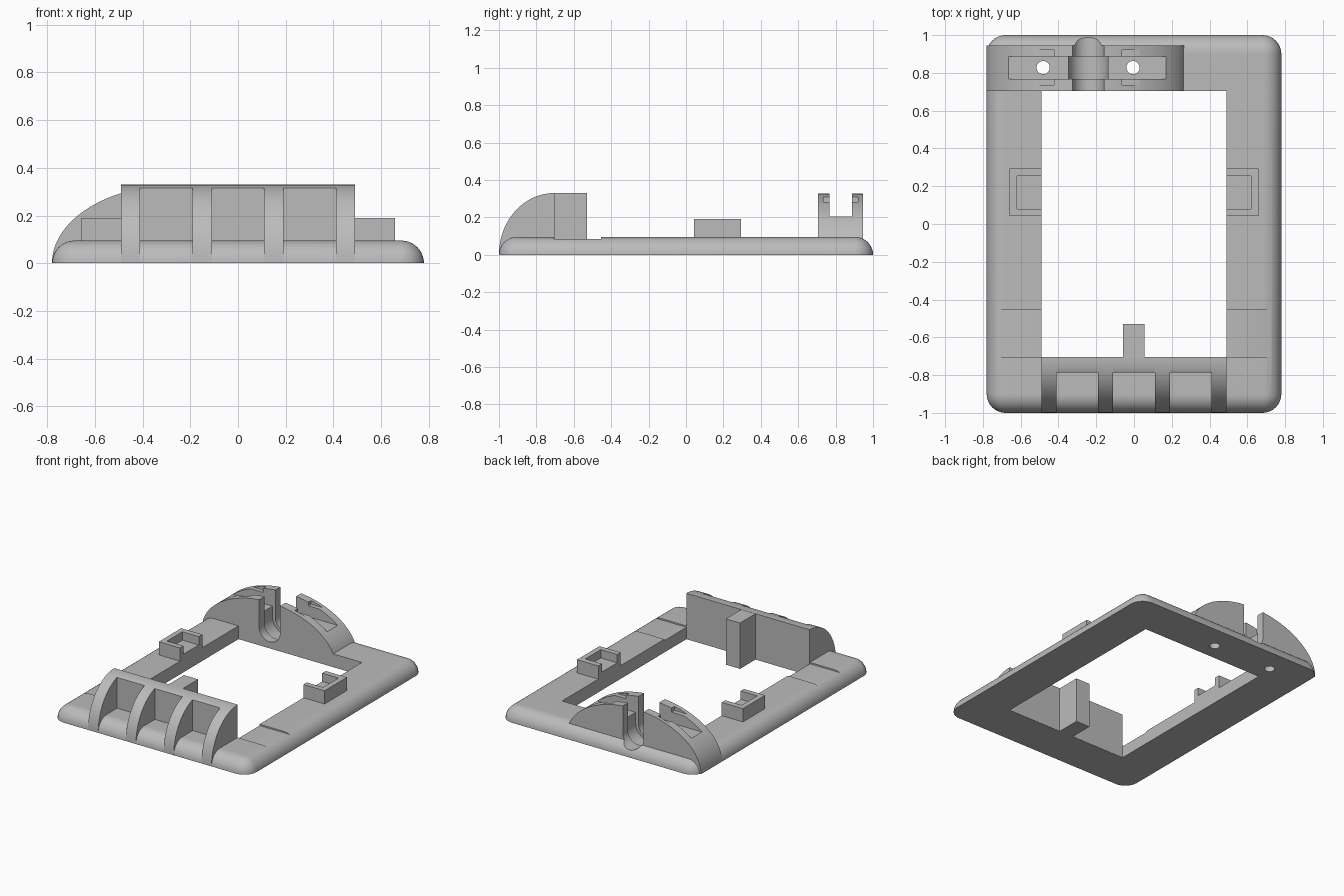
import bpy, bmesh
from math import sin, cos, pi, radians

if "Cube" in bpy.data.objects:
    bpy.data.objects.remove(bpy.data.objects["Cube"], do_unlink=True)

grey = bpy.data.materials.new("plain grey")
grey.use_nodes = True
tone = (0.5, 0.5, 0.5, 1)
grey.diffuse_color = tone
grey.node_tree.nodes["Principled BSDF"].inputs["Base Color"].default_value = tone

RIM = 0.095         # frame thickness and edge radius
IN_X, IN_Y = 0.49, 0.705
WALL_TOP = 0.33
CABLE_X = -0.243    # centre of the arch and its cable slot


def finish(name, bm):
    bmesh.ops.recalc_face_normals(bm, faces=bm.faces)
    mesh = bpy.data.meshes.new(name)
    bm.to_mesh(mesh)
    bm.free()
    mesh.materials.append(grey)
    obj = bpy.data.objects.new(name, mesh)
    bpy.context.collection.objects.link(obj)
    return obj


def loft(name, rings):
    """Skin matching closed rings and cap both ends."""
    bm = bmesh.new()
    loops = [[bm.verts.new(p) for p in ring] for ring in rings]
    n = len(loops[0])
    for a, b in zip(loops, loops[1:]):
        for i in range(n):
            j = (i + 1) % n
            bm.faces.new((a[i], a[j], b[j], b[i]))
    bm.faces.new(loops[0])
    bm.faces.new(loops[-1])
    return finish(name, bm)


def box(name, x0, x1, y0, y1, z0, z1):
    return loft(name, [[(x0, y0, z), (x1, y0, z), (x1, y1, z), (x0, y1, z)]
                       for z in (z0, z1)])


def prism_y(name, profile, y0, y1):
    return loft(name, [[(x, y, z) for x, z in profile] for y in (y0, y1)])


def prism_x(name, profile, x0, x1):
    return loft(name, [[(x, y, z) for y, z in profile] for x in (x0, x1)])


def cylinder(name, x, y, r, z0, z1, n=32):
    return loft(name, [[(x + r * cos(2 * pi * i / n), y + r * sin(2 * pi * i / n), z)
                        for i in range(n)] for z in (z0, z1)])


def cut(obj, cutters):
    """Subtract each cutter, bake the result and remove the cutters."""
    for c in cutters:
        c.hide_render = True
        mod = obj.modifiers.new("cut", 'BOOLEAN')
        mod.operation, mod.solver, mod.object = 'DIFFERENCE', 'EXACT', c
    graph = bpy.context.evaluated_depsgraph_get()
    baked = bpy.data.meshes.new_from_object(obj.evaluated_get(graph))
    obj.modifiers.clear()
    obj.data = baked
    for c in cutters:
        bpy.data.objects.remove(c, do_unlink=True)


def smooth(obj):
    bpy.ops.object.select_all(action='DESELECT')
    obj.select_set(True)
    bpy.context.view_layer.objects.active = obj
    bpy.ops.object.shade_smooth_by_angle(angle=radians(30))


def rounded_ring(inset, z, radius=0.1, steps=8):
    ring = []
    for k, (sx, sy) in enumerate([(1, 1), (-1, 1), (-1, -1), (1, -1)]):
        for i in range(steps + 1):
            a = (k + i / steps) * pi / 2
            ring.append((sx * (0.78 - radius) + (radius - inset) * cos(a),
                         sy * (1 - radius) + (radius - inset) * sin(a), z))
    return ring


def cable_cutters():
    """Round-bottomed cable slot, with a wider pocket in the middle."""
    out = []
    for r, y0, y1 in [(0.083, 0.6, 1.1), (0.105, 0.768, 0.888)]:
        arc = [(CABLE_X + r * cos(a), 0.13 + r * sin(a))
               for a in (pi + pi * i / 20 for i in range(21))]
        out.append(prism_y("cable_cutter",
                           [(CABLE_X - r, 0.5)] + arc + [(CABLE_X + r, 0.5)], y0, y1))
    return out


def screw_cutters():
    return [cylinder("screw_cutter", CABLE_X + s * 0.238, 0.828, 0.035, -0.1, 0.5)
            for s in (-1, 1)]


# Base frame with rounded rim, window opening and shallow rail recesses
frame = loft("base_frame", [rounded_ring(RIM * (1 - cos(t)), RIM * sin(t))
                            for t in (pi / 2 * i / 10 for i in range(11))])
recesses = [box("recess_cutter", min(s * 0.45, s * 0.9), max(s * 0.45, s * 0.9),
                -IN_Y, -0.455, 0.085, 0.2) for s in (-1, 1)]
opening = box("opening_cutter", -IN_X, IN_X, -IN_Y, IN_Y, -0.1, 0.3)
cut(frame, [opening] + recesses + cable_cutters() + screw_cutters())
smooth(frame)


# Quarter-ellipse front ribs and the wall behind them
def quarter(y_start, n=24):
    first = pi / 2 - (0 if y_start <= -1 else 1.283)
    arc = []
    for i in range(n + 1):
        a = pi - first + (first - pi / 2) * i / n if y_start > -1 else pi - pi / 2 * i / n
        arc.append((-0.703 + 0.297 * cos(a), 0.001 + (WALL_TOP - 0.001) * sin(a)))
    return arc + [(-0.703, 0.001)]


for i, x in enumerate((-0.45, -0.15, 0.15, 0.45)):
    smooth(prism_x(f"front_rib_{i + 1}", quarter(-1), x - 0.04, x + 0.04))
wall_arc = [(y, z) for y, z in quarter(-1) if y > -0.785]
smooth(prism_x("front_wall", [(-0.785, 0.001), (-0.785, 0.316)] + wall_arc,
               -IN_X + 0.001, IN_X - 0.001))

# Post standing against the wall inside the opening
box("centre_post", -0.058, 0.055, -0.71, -0.53, 0, WALL_TOP - 0.001)

# U-shaped side brackets, open toward the opening
for name, s in (("left_bracket", 1), ("right_bracket", -1)):
    xs = sorted((s * IN_X, s * 0.658))
    bracket = box(name, *xs, 0.042, 0.295, 0.09, 0.19)
    xs = sorted((s * 0.4, s * 0.62))
    cut(bracket, [box("bracket_cutter", *xs, 0.08, 0.255, 0.13, 0.3)])

# Elliptical cable arch with clamp channel, stepped recesses and screw holes
arch_profile = [(CABLE_X - 0.005 + 0.532 * cos(a), 0.001 + (WALL_TOP - 0.001) * sin(a))
                for a in (pi * i / 56 for i in range(57))]
arch = prism_y("cable_arch", arch_profile, IN_Y, 0.945)
channel = box("channel_cutter", -1, 1, 0.768, 0.888, 0.205, 0.5)
steps = [box("step_cutter", *sorted((CABLE_X + s * 0.18, CABLE_X + s * 0.8)),
             0.735, 0.92, 0.283, 0.45) for s in (-1, 1)]
cut(arch, [channel] + steps + cable_cutters() + screw_cutters())
smooth(arch)
